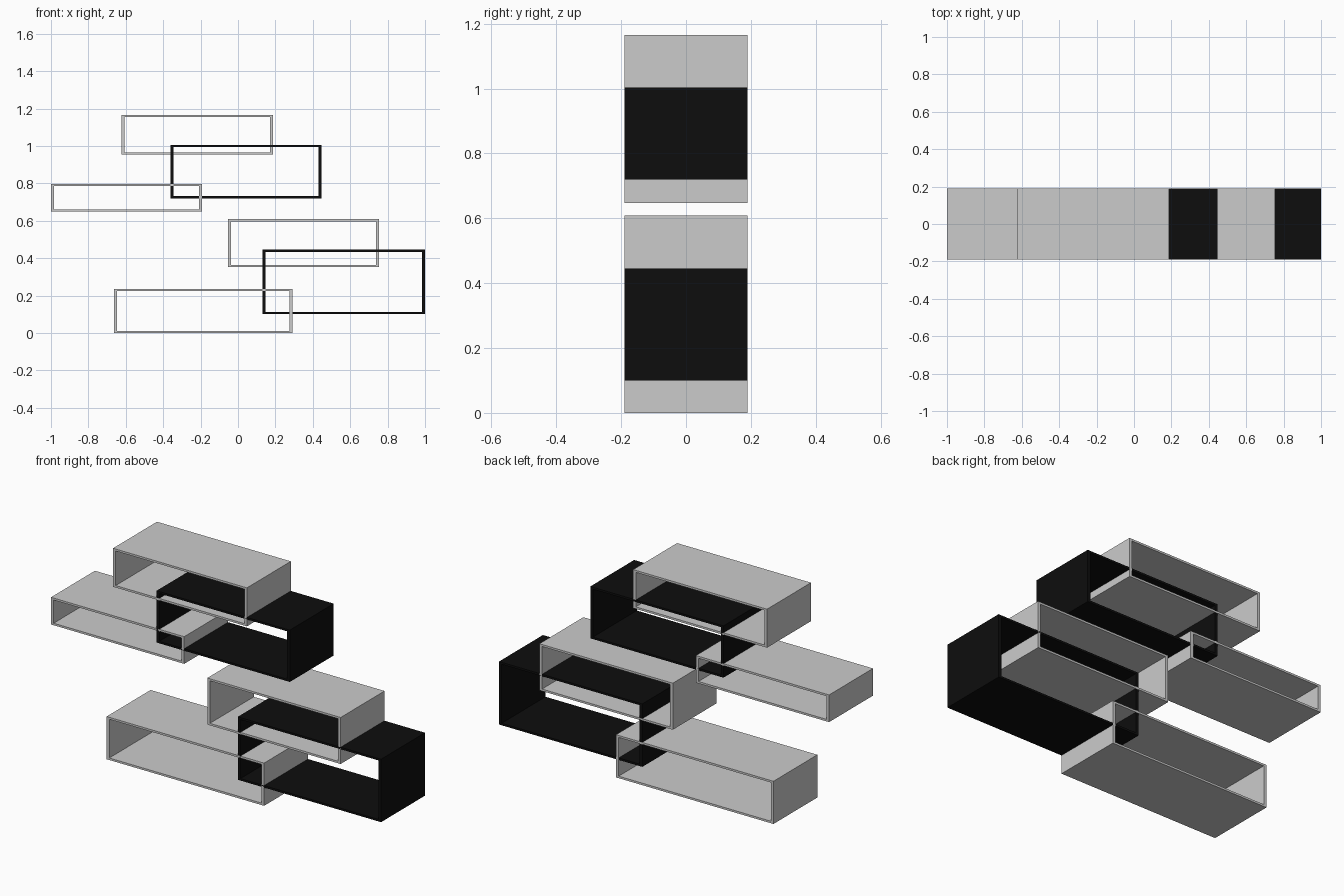
import bpy
import bmesh

if "Cube" in bpy.data.objects:
    bpy.data.objects.remove(bpy.data.objects["Cube"])

HALF_DEPTH = 0.19
SIDE, PANEL = 0.016, 0.011   # upright and horizontal board thickness

black = bpy.data.materials.new("black_lacquer")
black.diffuse_color = (0.004, 0.004, 0.004, 1)
black.use_nodes = True
black.node_tree.nodes["Principled BSDF"].inputs["Base Color"].default_value = black.diffuse_color


def open_box(name, x0, x1, z0, z1, mat=None):
    """Rectangular shelf tube, open at front and back."""
    outer = [(x0, z0), (x1, z0), (x1, z1), (x0, z1)]
    inner = [(x0 + SIDE, z0 + PANEL), (x1 - SIDE, z0 + PANEL),
             (x1 - SIDE, z1 - PANEL), (x0 + SIDE, z1 - PANEL)]
    bm = bmesh.new()
    rings = [[bm.verts.new((x, y, z)) for x, z in loop]
             for loop, y in ((outer, -HALF_DEPTH), (outer, HALF_DEPTH),
                             (inner, HALF_DEPTH), (inner, -HALF_DEPTH))]
    for r in range(4):
        a, b = rings[r], rings[(r + 1) % 4]
        for i in range(4):
            j = (i + 1) % 4
            bm.faces.new((a[i], a[j], b[j], b[i]))
    bmesh.ops.recalc_face_normals(bm, faces=bm.faces)
    mesh = bpy.data.meshes.new(name)
    bm.to_mesh(mesh)
    bm.free()
    if mat:
        mesh.materials.append(mat)
    obj = bpy.data.objects.new(name, mesh)
    bpy.context.collection.objects.link(obj)
    return obj


# Lower group of interlocking shelves
open_box("lower_left_shelf", -0.663, 0.291, 0.0, 0.234)
open_box("lower_black_shelf", 0.132, 1.0, 0.10, 0.445, black)
open_box("lower_upper_shelf", -0.053, 0.755, 0.353, 0.608)

# Upper group of interlocking shelves
open_box("upper_left_shelf", -1.0, -0.193, 0.648, 0.797)
open_box("upper_black_shelf", -0.36, 0.447, 0.72, 1.004, black)
open_box("top_shelf", -0.624, 0.187, 0.955, 1.166)
